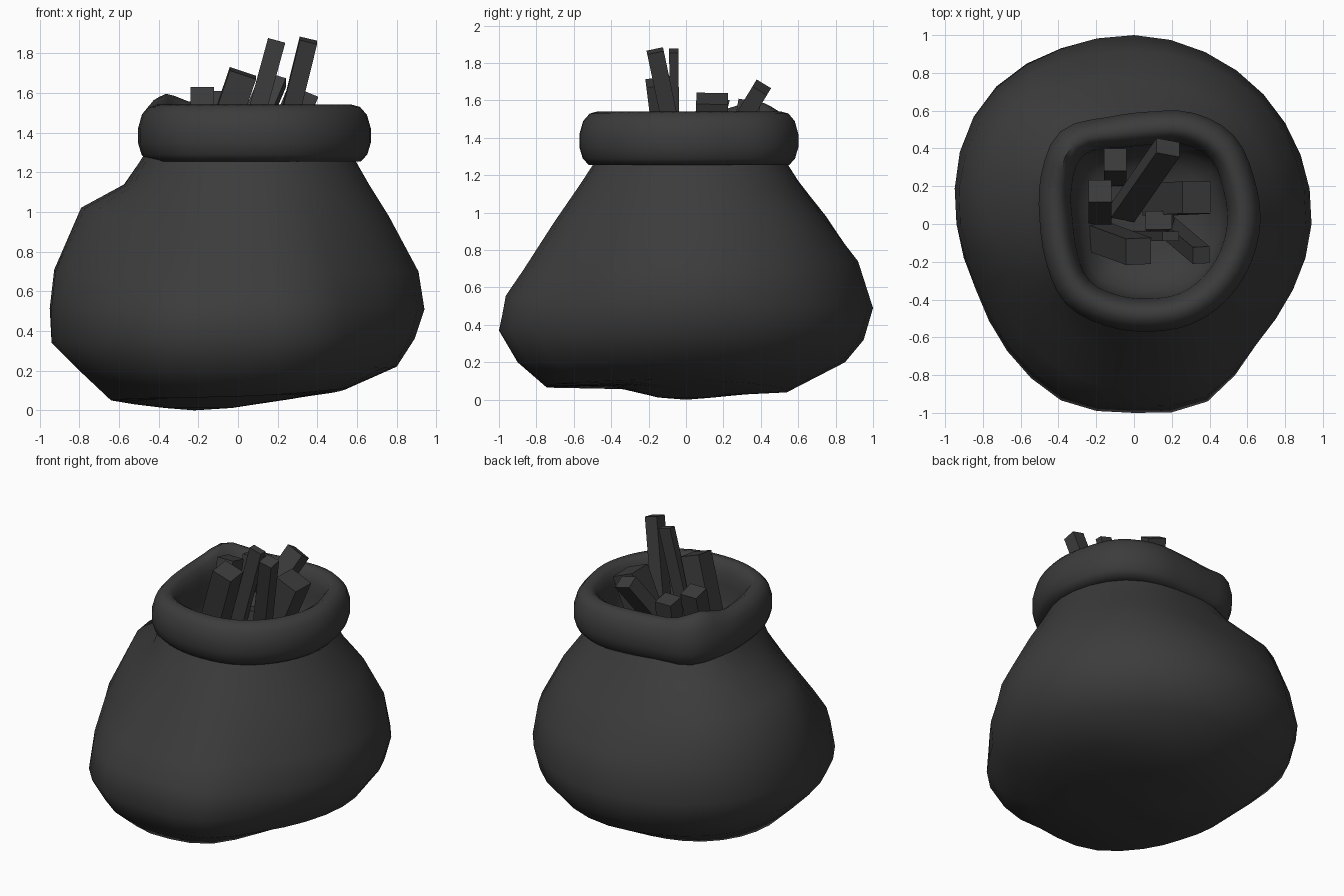
import bpy, bmesh, math
from mathutils import Vector, Matrix

if "Cube" in bpy.data.objects:
    bpy.data.objects.remove(bpy.data.objects["Cube"])

dark = bpy.data.materials.new("charcoal")
dark.diffuse_color = (0.045, 0.045, 0.045, 1)
dark.use_nodes = True
dark.node_tree.nodes["Principled BSDF"].inputs["Base Color"].default_value = dark.diffuse_color


def cyclic(vals, t):
    """Smooth periodic interpolation of values spread evenly round a circle (t in 0..1)."""
    n = len(vals)
    f = t * n
    i = int(f)
    u = f - i
    a, b, c, d = (vals[(i + k) % n] for k in (-1, 0, 1, 2))
    return b + 0.5 * u * (c - a + u * (2*a - 5*b + 4*c - d + u * (3*(b - c) + d - a)))


def loft(name, rings, end, angle):
    """Skin a stack of equal-length rings and close the last one with a point."""
    bm = bmesh.new()
    rows = [[bm.verts.new(p) for p in ring] for ring in rings]
    n = len(rows[0])
    for lo, hi in zip(rows, rows[1:]):
        for i in range(n):
            bm.faces.new((lo[i], lo[(i+1) % n], hi[(i+1) % n], hi[i]))
    tip = bm.verts.new(end)
    for i in range(n):
        bm.faces.new((rows[-1][i], rows[-1][(i+1) % n], tip))
    bmesh.ops.recalc_face_normals(bm, faces=bm.faces)
    return finish(name, bm, angle)


def finish(name, bm, angle=None):
    me = bpy.data.meshes.new(name)
    bm.to_mesh(me)
    bm.free()
    me.materials.append(dark)
    ob = bpy.data.objects.new(name, me)
    bpy.context.collection.objects.link(ob)
    if angle:
        bpy.ops.object.select_all(action='DESELECT')
        ob.select_set(True)
        bpy.context.view_layer.objects.active = ob
        bpy.ops.object.shade_smooth_by_angle(angle=math.radians(angle))
    return ob


# Sack body: radius and height of each level in eight directions E NE N NW W SW S SE
levels = [
    ([.58, .59, .53, .56, .47, .48, .48, .54], [1.28] * 8),
    ([.66, .68, .60, .68, .55, .54, .57, .62], [1.14, 1.12, 1.17, 1.14, 1.14, 1.13, 1.14, 1.13]),
    ([.76, .80, .75, .88, .77, .66, .70, .72], [.98, .97, .96, 1.0, 1.02, .95, .95, .96]),
    ([.91, .93, .92, .98, .92, .84, .87, .85], [.70, .72, .74, .74, .70, .68, .69, .70]),
    ([.94, .97, 1.0, 1.03, .94, .92, .96, .91], [.51, .50, .49, .50, .52, .53, .56, .53]),
    ([.89, .93, .95, .98, .94, .95, 1.0, .91], [.36, .34, .32, .34, .34, .35, .37, .37]),
    ([.80, .82, .85, .86, .81, .86, .90, .82], [.22, .21, .20, .20, .21, .20, .20, .21]),
    ([.55, .58, .54, .62, .64, .70, .75, .62], [.11, .08, .04, .05, .05, .06, .07, .10]),
    ([.28, .28, .30, .42, .52, .45, .38, .34], [.06, .05, .03, .03, .03, .06, .075, .075]),
]
# in-between corrections of the outline (16 directions), rounding the front
bulge = [1, 1, 1, 1, 1, .985, 1, 1.01, 1, .965, 1, 1.03, 1, 1.06, 1, .99]
N = 32
rings = []
for k, (radii, heights) in enumerate(levels):
    ring = []
    for i in range(N):
        a = 2 * math.pi * i / N
        amount = min(1, k / 4)
        r = cyclic(radii, i / N) * (1 + amount * (cyclic(bulge, i / N) - 1))
        ring.append((r * math.cos(a), r * math.sin(a), cyclic(heights, i / N)))
    rings.append(ring)
rings.append([(-.2 + .17 * math.cos(2*math.pi*i/N), .15 * math.sin(2*math.pi*i/N), .012) for i in range(N)])
loft("sack_body", rings, (-.22, 0, 0), 50)

# Rolled rim with inner lining: outline radii about (cx, cy) every 22.5 degrees from +x
cx, cy = .08, .02
outline = [.59, .60, .635, .615, .575, .59, .665, .62, .58, .59, .625, .605, .59, .595, .59, .585]
section = [(-.11, 1.26), (-.05, 1.255), (-.018, 1.29), (0, 1.35), (0, 1.42), (-.02, 1.49), (-.055, 1.53),
           (-.10, 1.542), (-.135, 1.52), (-.16, 1.47), (-.175, 1.40), (-.18, 1.30), (-.22, 1.20),
           (-.30, 1.13), (-.42, 1.09)]
M = 48
rings = []
for off, z in section:
    ring = []
    for i in range(M):
        a = 2 * math.pi * i / M
        r = cyclic(outline, i / M) + off
        x, y = cx + r * math.cos(a), cy + r * math.sin(a)
        # raised lump on the back left corner of the lip
        lump = .055 * math.exp(-((x + .37) / .12)**2 - ((y - .38) / .14)**2) * max(0, (z - 1.35) / .19)
        ring.append((x, y, z + lump))
    rings.append(ring)
loft("rolled_rim", rings, (cx, cy, 1.08), 60)


# Sticks standing in the sack: top centre, bottom centre, width along x, depth along y
def stick(k, top, base, w, d):
    top, base = Vector(top), Vector(base)
    axis = top - base
    zdir = axis.normalized()
    xdir = (Vector((1, 0, 0)) - zdir * zdir.x).normalized()
    ydir = zdir.cross(xdir)
    rot = Matrix((xdir, ydir, zdir)).transposed().to_4x4()
    bm = bmesh.new()
    bmesh.ops.create_cube(bm, size=1)
    bmesh.ops.scale(bm, vec=(w, d, axis.length), verts=bm.verts)
    bmesh.ops.transform(bm, matrix=Matrix.Translation((top + base) / 2) @ rot, verts=bm.verts)
    finish(f"stick_{k}", bm)


sticks = [
    ((.195, -.065, 1.865), (-.02, -.06, 1.08), .09, .05),
    ((.355, -.165, 1.865), (.16, .0, 1.08), .09, .09),
    ((.025, -.145, 1.70), (-.18, -.07, 1.1), .14, .14),
    ((.18, .405, 1.67), (-.06, .06, 1.1), .13, .09),
    ((.33, .14, 1.61), (.12, .13, 1.1), .16, .17),
    ((-.10, .34, 1.60), (-.10, .26, 1.1), .12, .12),
    ((-.18, .175, 1.615), (-.18, .05, 1.1), .12, .12),
    ((.13, .02, 1.40), (.15, -.03, 1.08), .14, .10),
]
for k, s in enumerate(sticks, 1):
    stick(k, *s)
